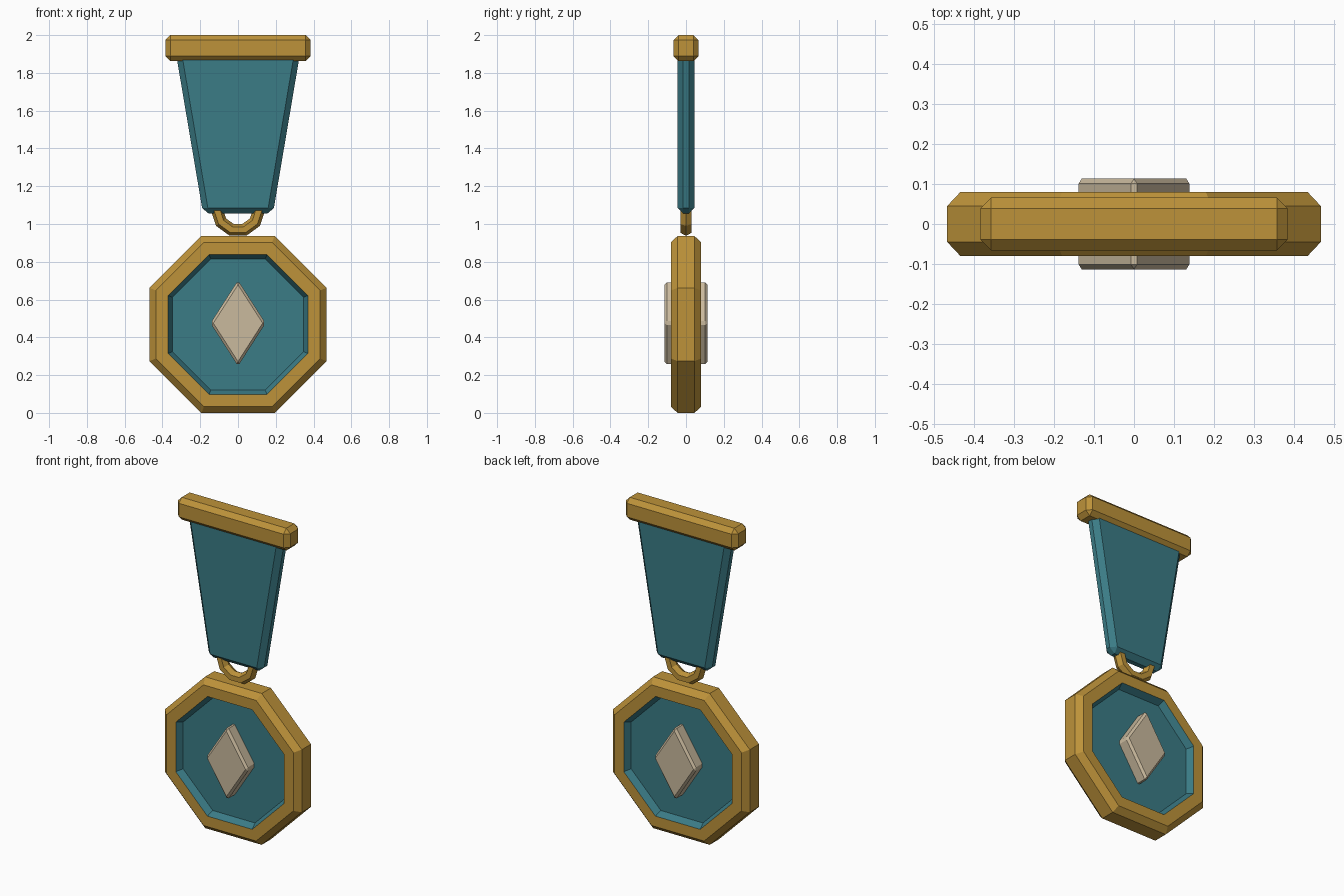
import bpy, bmesh, math

if "Cube" in bpy.data.objects:
    bpy.data.objects.remove(bpy.data.objects["Cube"])


def material(name, rgb):
    m = bpy.data.materials.new(name)
    m.diffuse_color = (*rgb, 1)
    m.use_nodes = True
    m.node_tree.nodes["Principled BSDF"].inputs["Base Color"].default_value = m.diffuse_color
    return m


gold = material("gold", (0.51, 0.29, 0.042))
teal = material("teal", (0.043, 0.20, 0.24))
stone = material("pale_stone", (0.59, 0.49, 0.34))


def finish(name, bm, mats, bevel=0):
    bmesh.ops.recalc_face_normals(bm, faces=bm.faces[:])
    if bevel:
        bmesh.ops.bevel(bm, geom=bm.edges[:], offset=bevel, segments=1,
                        profile=0.5, affect='EDGES')
    me = bpy.data.meshes.new(name)
    bm.to_mesh(me)
    bm.free()
    for m in mats:
        me.materials.append(m)
    ob = bpy.data.objects.new(name, me)
    bpy.context.collection.objects.link(ob)
    return ob


def plate(name, outline, half_depth, mat, bevel):
    """Front outline (x, z) made into a bevelled slab about y = 0."""
    bm = bmesh.new()
    a, b = [[bm.verts.new((x, y, z)) for x, z in outline]
            for y in (-half_depth, half_depth)]
    bm.faces.new(a)
    bm.faces.new(b[::-1])
    n = len(a)
    for i in range(n):
        j = (i + 1) % n
        bm.faces.new((a[i], b[i], b[j], a[j]))
    return finish(name, bm, [mat], bevel)


# Octagonal medal: gold rim with a sunken teal face on both sides
front = [(0.348, -0.04), (0.37, -0.08), (0.435, -0.08), (0.468, -0.045)]
profile = front + [(r, -y) for r, y in reversed(front)]
bm = bmesh.new()
rings = []
for apothem, y in profile:
    r = apothem / math.cos(math.pi / 8)
    rings.append([bm.verts.new((r * math.cos(t), y, 0.468 + r * math.sin(t)))
                  for t in (math.pi / 8 + k * math.pi / 4 for k in range(8))])
bm.faces.new(rings[0]).material_index = 1
bm.faces.new(rings[-1][::-1]).material_index = 1
for s in range(len(rings) - 1):
    for i in range(8):
        j = (i + 1) % 8
        f = bm.faces.new((rings[s][i], rings[s + 1][i], rings[s + 1][j], rings[s][j]))
        f.material_index = 1 if s in (0, len(rings) - 2) else 0
finish("medal", bm, [gold, teal])

# Diamond emblem running through the medal
plate("diamond_emblem", [(0, 0.248), (0.146, 0.475), (0, 0.702), (-0.146, 0.475)],
      0.114, stone, 0.013)

# Hanging ring
bm = bmesh.new()
N, M = 10, 6
loops = []
for i in range(N):
    t = 2 * math.pi * i / N
    loop = []
    for k in range(M):
        p = 2 * math.pi * k / M
        r = 0.111 + 0.033 * math.cos(p)
        loop.append(bm.verts.new((r * math.cos(t), 0.035 * math.sin(p),
                                  1.075 + r * math.sin(t))))
    loops.append(loop)
for i in range(N):
    a, b = loops[i], loops[(i + 1) % N]
    for k in range(M):
        q = (k + 1) % M
        bm.faces.new((a[k], b[k], b[q], a[q]))
finish("hanging_ring", bm, [gold])

# Tapered ribbon
plate("ribbon", [(-0.185, 1.055), (0.185, 1.055), (0.333, 1.93), (-0.333, 1.93)],
      0.045, teal, 0.03)

# Top bar
plate("top_bar", [(-0.385, 1.862), (0.385, 1.862), (0.385, 2.0), (-0.385, 2.0)],
      0.066, gold, 0.027)
